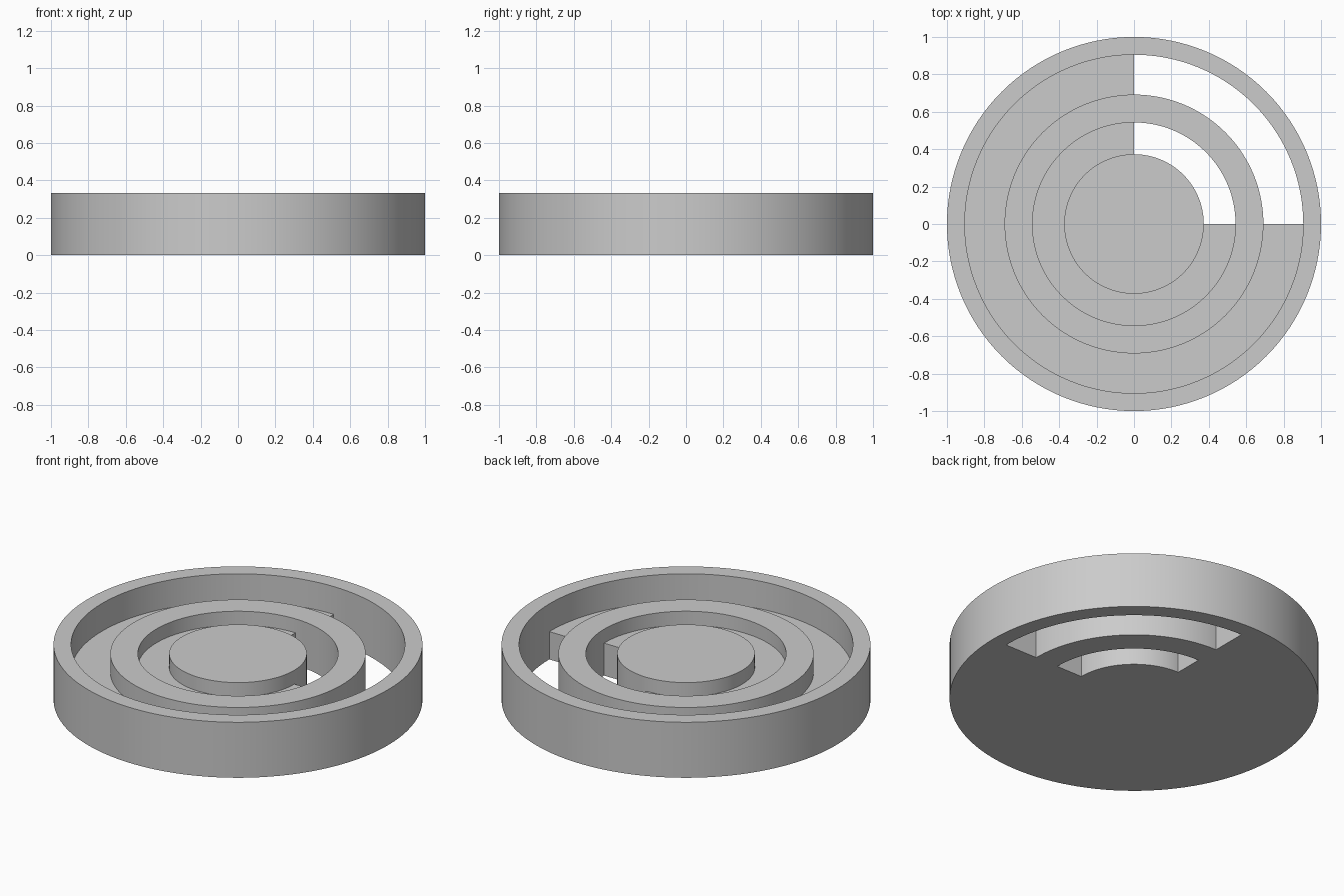
import bpy, bmesh, math
from mathutils import Vector

cube = bpy.data.objects.get("Cube")
if cube:
    bpy.data.objects.remove(cube, do_unlink=True)

grey = bpy.data.materials.new("plain_grey")
grey.use_nodes = True
GREY = (0.6, 0.6, 0.6, 1)
grey.diffuse_color = GREY
grey.node_tree.nodes["Principled BSDF"].inputs["Base Color"].default_value = GREY

SEGMENTS = 128  # around a full turn


def lathe(name, inner, outer, height, start=0, turn=360):
    """Spin a rectangular section standing on the ground about the z axis."""
    bm = bmesh.new()
    a = math.radians(start)
    corners = [(inner, 0), (outer, 0), (outer, height), (inner, height)]
    verts = [bm.verts.new((r * math.cos(a), r * math.sin(a), z)) for r, z in corners]
    section = bm.faces.new(verts)
    full = turn == 360
    geom = list(section.edges) + verts
    if full:
        bm.faces.remove(section)
    else:
        geom.append(section)
        cap = bm.faces.new([bm.verts.new(v.co) for v in verts])  # starting end
    bmesh.ops.spin(bm, geom=geom, cent=Vector(), axis=(0, 0, 1),
                   angle=math.radians(turn), steps=SEGMENTS * turn // 360)
    bmesh.ops.remove_doubles(bm, verts=bm.verts, dist=0.0001)
    bmesh.ops.dissolve_degenerate(bm, edges=bm.edges, dist=0.0001)
    bmesh.ops.recalc_face_normals(bm, faces=bm.faces)
    mesh = bpy.data.meshes.new(name)
    bm.to_mesh(mesh)
    bm.free()
    mesh.materials.append(grey)
    obj = bpy.data.objects.new(name, mesh)
    bpy.context.collection.objects.link(obj)
    bpy.ops.object.select_all(action="DESELECT")
    obj.select_set(True)
    bpy.context.view_layer.objects.active = obj
    bpy.ops.object.shade_smooth_by_angle(angle=math.radians(30))
    return obj


# Concentric walls and the solid hub
HUB, RING_IN, RING_OUT, RIM = 0.373, 0.543, 0.692, 0.905
lathe("outer_rim", RIM, 1, 0.332)
lathe("middle_ring", RING_IN, RING_OUT, 0.277)
lathe("centre_hub", 0, HUB, 0.277)

# Channel floors cover three quarters, leaving one quarter open
lathe("outer_channel_floor", RING_OUT, RIM, 0.166, 90, 270)
lathe("inner_channel_floor", HUB, RING_IN, 0.194, 90, 270)
